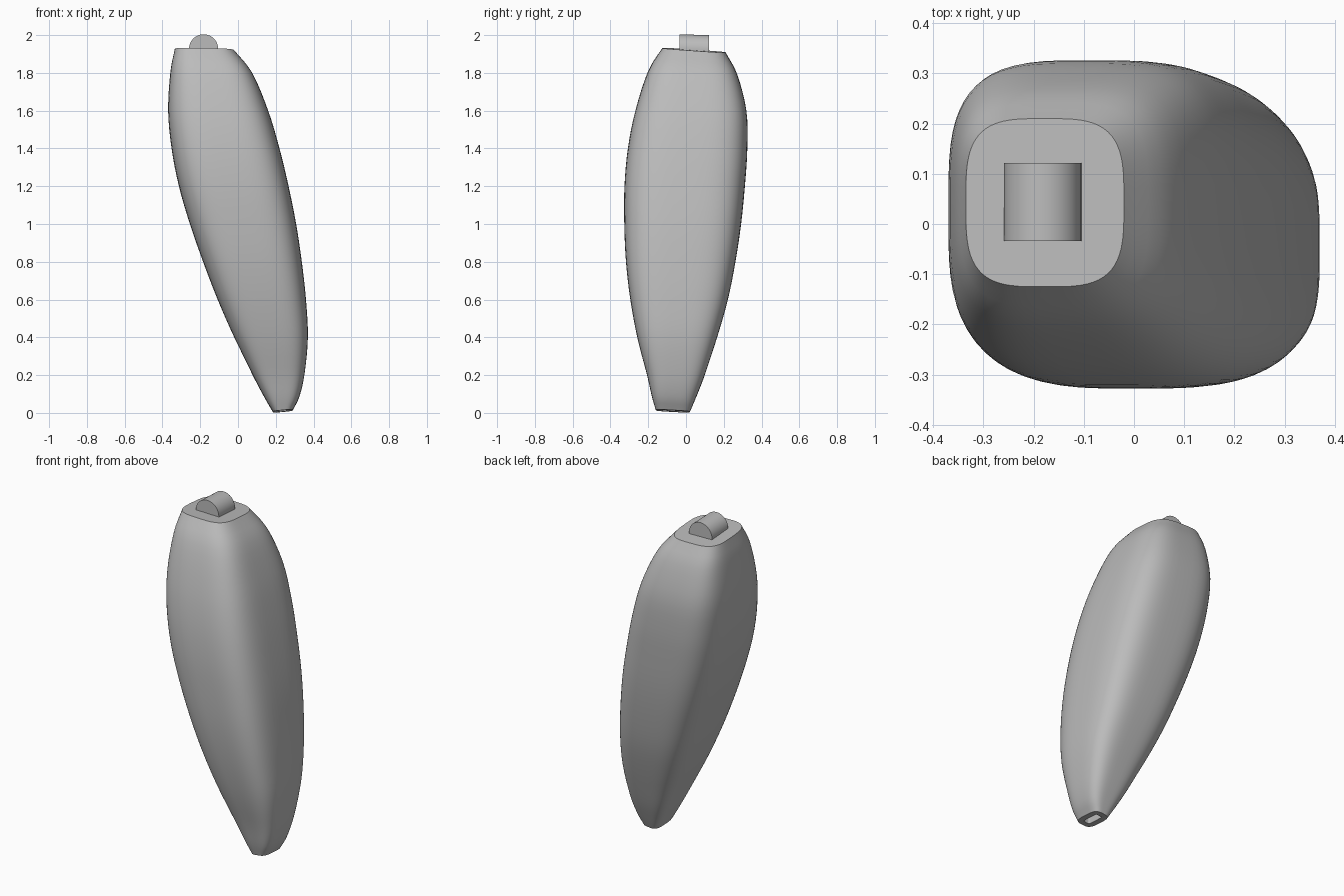
import bpy, bmesh, math
from mathutils import Vector

cube = bpy.data.objects.get("Cube")
if cube:
    bpy.data.objects.remove(cube, do_unlink=True)

grey = bpy.data.materials.new("plain grey")
grey.use_nodes = True
grey.diffuse_color = (0.5, 0.5, 0.5, 1)
grey.node_tree.nodes["Principled BSDF"].inputs["Base Color"].default_value = grey.diffuse_color

SIDES = 64
STEPS = 4
TOP_TILT = (-0.02, -0.07)
BOTTOM_TILT = (0.1, -0.06)

# Body outline by height: z, min x, max x, min y, max y
OUTLINE = [
    (0.01, 0.185, 0.29, -0.16, 0.02),
    (0.08, 0.145, 0.325, -0.18, 0.05),
    (0.2, 0.08, 0.352, -0.207, 0.098),
    (0.4, -0.02, 0.37, -0.258, 0.165),
    (0.6, -0.108, 0.36, -0.295, 0.222),
    (0.8, -0.185, 0.338, -0.318, 0.262),
    (1.0, -0.255, 0.308, -0.327, 0.292),
    (1.2, -0.313, 0.268, -0.326, 0.312),
    (1.4, -0.352, 0.22, -0.308, 0.325),
    (1.6, -0.37, 0.16, -0.268, 0.32),
    (1.8, -0.358, 0.076, -0.2, 0.272),
    (1.92, -0.335, -0.02, -0.125, 0.21),
]


def smooth_rows(rows):
    """Catmull-Rom interpolation between the outline rows."""
    pts = [Vector(r) for r in rows]
    pts = [2 * pts[0] - pts[1]] + pts + [2 * pts[-1] - pts[-2]]
    for i in range(1, len(pts) - 2):
        a, b, c, d = pts[i - 1:i + 3]
        for s in range(STEPS):
            t = s / STEPS
            yield (b + (c - a) * t / 2 + (2 * a - 5 * b + 4 * c - d) * t**2 / 2
                   + (3 * b - a - 3 * c + d) * t**3 / 2)
    yield pts[-2]


def ring(bm, row, power):
    """Rounded-square loop, tilted towards both ends of the body."""
    z, x0, x1, y0, y1 = row
    low, high = max(0, 1 - z / 0.3), max(0, (z - 1.6) / 0.32)
    loop = []
    for i in range(SIDES):
        a = math.tau * (i + 0.5) / SIDES
        u, v = (math.copysign(abs(f(a)) ** (2 / power), f(a)) for f in (math.cos, math.sin))
        dx, dy = u * (x1 - x0) / 2, v * (y1 - y0) / 2
        tilt = sum(d * (low * b + high * t)
                   for d, b, t in zip((dx, dy), BOTTOM_TILT, TOP_TILT))
        loop.append(bm.verts.new(((x0 + x1) / 2 + dx, (y0 + y1) / 2 + dy, z + tilt)))
    return loop


def bridge(bm, a, b):
    for i in range(SIDES):
        j = (i + 1) % SIDES
        bm.faces.new((a[i], a[j], b[j], b[i]))


def finish(bm, name):
    bmesh.ops.recalc_face_normals(bm, faces=bm.faces)
    mesh = bpy.data.meshes.new(name)
    bm.to_mesh(mesh)
    bm.free()
    obj = bpy.data.objects.new(name, mesh)
    bpy.context.collection.objects.link(obj)
    mesh.materials.append(grey)
    bpy.ops.object.select_all(action="DESELECT")
    obj.select_set(True)
    bpy.context.view_layer.objects.active = obj
    bpy.ops.object.shade_smooth_by_angle(angle=math.radians(35))
    return obj


# Body: slot floor, slot rim, then the lofted shell and flat cap
bm = bmesh.new()
loops = [ring(bm, (z, 0.217, 0.258, -0.125, -0.015), 9) for z in (0.05, 0.01)]
loops += [ring(bm, row, 3.5) for row in smooth_rows(OUTLINE)]
for a, b in zip(loops, loops[1:]):
    bridge(bm, a, b)
bm.faces.new(loops[0])
bm.faces.new(loops[-1])
finish(bm, "body")

# Half-round lug on the cap
bm = bmesh.new()
ends = []
for y in (-0.034, 0.121):
    arc = [(0.077 * math.cos(math.pi * i / 32), 0.077 * math.sin(math.pi * i / 32))
           for i in range(33)]
    arc = [(0.077, -0.02)] + arc + [(-0.077, -0.02)]
    ends.append([bm.verts.new((x - 0.182, y, 1.925 + z - 0.03 * (y - 0.04))) for x, z in arc])
for i in range(len(ends[0])):
    j = (i + 1) % len(ends[0])
    bm.faces.new((ends[0][i], ends[0][j], ends[1][j], ends[1][i]))
for end in ends:
    bm.faces.new(end)
finish(bm, "top_lug")
